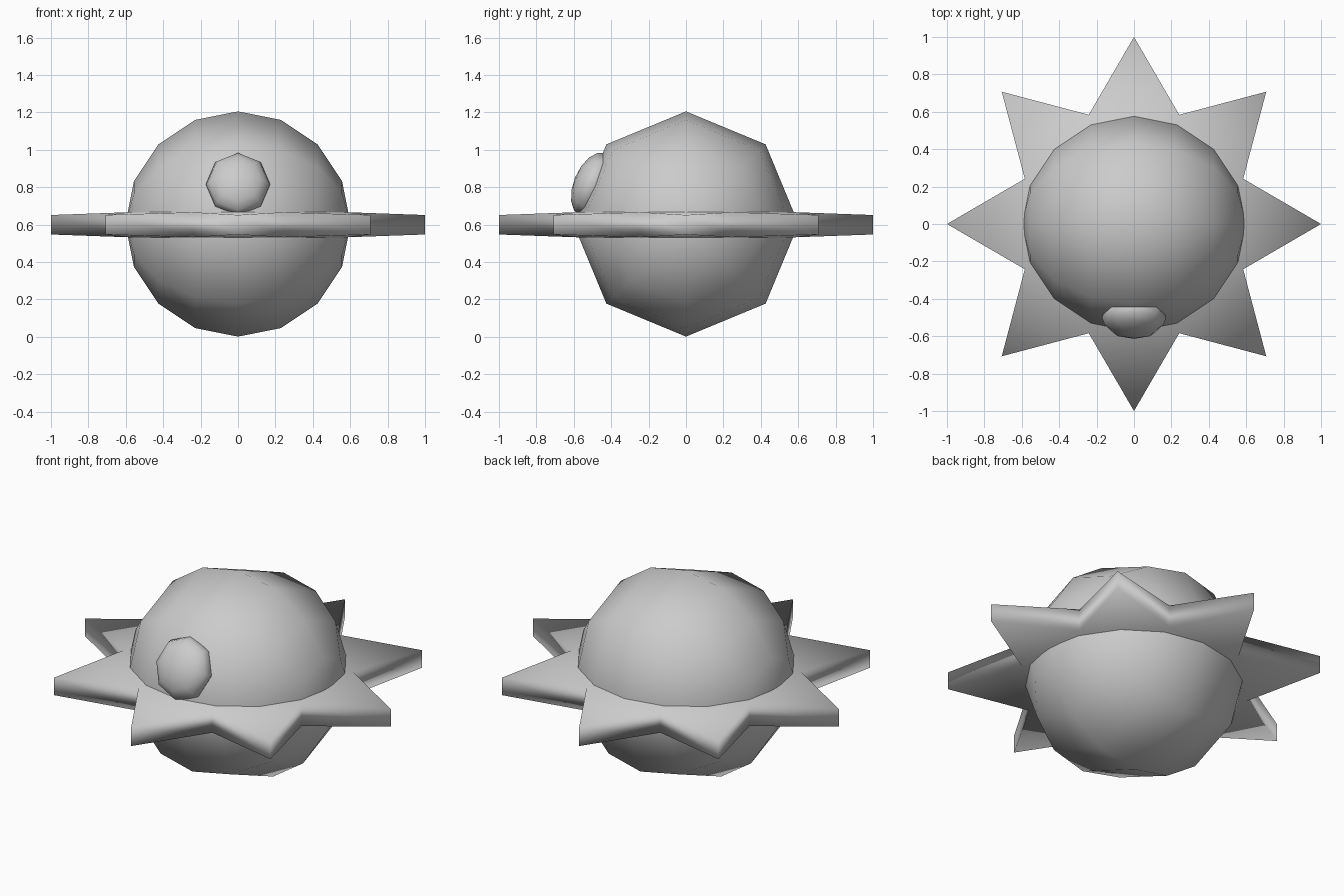
import bpy, bmesh
from math import sin, cos, pi, radians
from mathutils import Matrix, Vector

if "Cube" in bpy.data.objects:
    bpy.data.objects.remove(bpy.data.objects["Cube"])


def finish(name, bm):
    bmesh.ops.recalc_face_normals(bm, faces=bm.faces)
    for f in bm.faces:
        f.smooth = True
    mesh = bpy.data.meshes.new(name)
    bm.to_mesh(mesh)
    bm.free()
    obj = bpy.data.objects.new(name, mesh)
    bpy.context.collection.objects.link(obj)
    return obj


def ball(name, centre, radii, rotation):
    # eight-sided, eight-ring ball; radii apply before the rotation
    bm = bmesh.new()
    m = Matrix.Translation(centre) @ rotation @ Matrix.Diagonal((*radii, 1))
    bmesh.ops.create_uvsphere(bm, u_segments=8, v_segments=8, radius=1, matrix=m)
    return finish(name, bm)


# body: ball with its poles on the x axis
ball("body", Vector((0, 0, 0.603)), (0.602, 0.602, 0.602),
     Matrix.Rotation(radians(90), 4, 'Y'))

# front button: flattened ball resting on the tilted front facet
ball("front_button", Vector((0, -0.5, 0.815)), (0.172, 0.18, 0.1),
     Matrix.Rotation(radians(67.5), 4, 'X'))

# star collar: eight points, slightly thicker at the notches than at the tips
bm = bmesh.new()
rings = []
for side in (1, -1):
    ring = []
    for i in range(16):
        r, h = (1.0, 0.052) if i % 2 == 0 else (0.632, 0.067)
        a = i * pi / 8
        ring.append(bm.verts.new((r * cos(a), r * sin(a), 0.599 + side * h)))
    rings.append(ring)
    # cap: one triangle per point around a central octagon
    for i in range(0, 16, 2):
        bm.faces.new((ring[i - 1], ring[i], ring[i + 1]))
    bm.faces.new(ring[1::2])
top, bottom = rings
for i in range(16):
    j = (i + 1) % 16
    bm.faces.new((top[i], bottom[i], bottom[j], top[j]))
finish("star_collar", bm)
